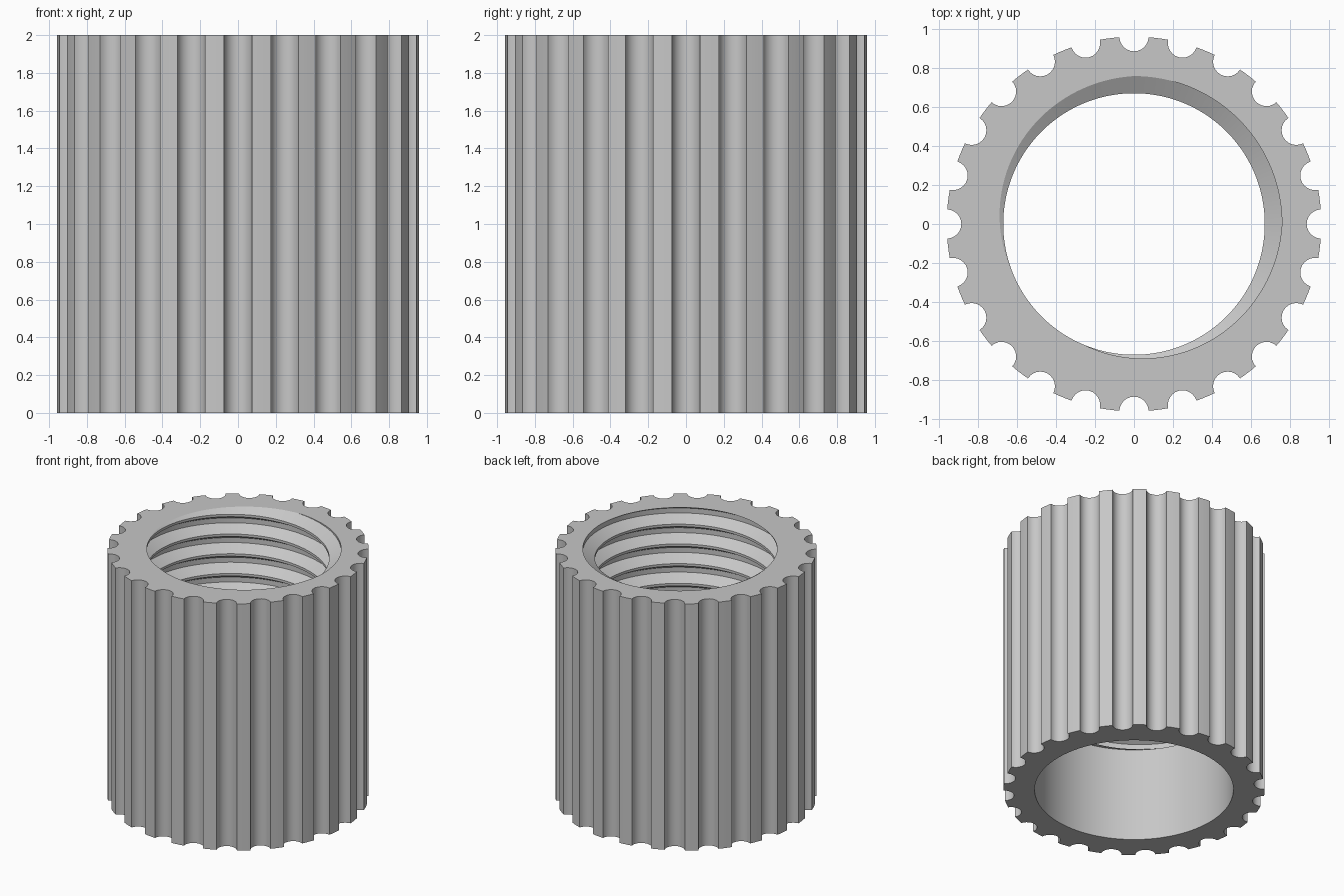
import bpy, bmesh
from math import sin, cos, tau, pi, radians, asin, floor, ceil

cube = bpy.data.objects.get("Cube")
if cube:
    bpy.data.objects.remove(cube, do_unlink=True)

HEIGHT, OUTER = 2.0, 0.96
FLUTES, FLUTE_R, ARC, LAND = 24, 0.075, 12, 3
PITCH, CREST, ROOT = 0.16, 0.67, 0.758
BORE, THREAD_START = 0.73, 0.76


def outer_outline():
    """Round outline with scooped flutes, counter-clockwise from +x."""
    points = []
    half = 2 * asin(FLUTE_R / OUTER / 2)          # half angle of a flute opening
    sweep = pi / 2 - half / 2                     # half sweep of the scooped arc
    for f in range(FLUTES):
        a = tau * f / FLUTES
        for i in range(ARC + 1):
            t = pi + sweep - 2 * sweep * i / ARC
            x, y = OUTER + FLUTE_R * cos(t), FLUTE_R * sin(t)
            x, y = x, -y if sin(pi + sweep) > 0 else y
            points.append((x * cos(a) - y * sin(a), x * sin(a) + y * cos(a)))
        for i in range(1, LAND):
            b = a + half + (tau / FLUTES - 2 * half) * i / LAND
            points.append((OUTER * cos(b), OUTER * sin(b)))
    return points


def groove_centre(angle):
    return HEIGHT + PITCH * (angle / tau - 1 / 8)


def thread_radius(z, angle):
    """Trapezoid thread: broad root, sloped flanks, narrow crest."""
    d = abs((z - groove_centre(angle) + PITCH / 2) % PITCH - PITCH / 2) / PITCH
    t = min(max((d - 1 / 8) / (5 / 16), 0), 1)
    return ROOT + (CREST - ROOT) * t


def thread_column(angle):
    """Thread corners down one column, trimmed to the threaded length."""
    turns = ceil((HEIGHT - THREAD_START) / PITCH) + 2
    heights = [HEIGHT]
    for n in range(2, -turns, -1):
        for offset in (7 / 16, 1 / 8, -1 / 8, -7 / 16):
            z = groove_centre(angle) + PITCH * (n + offset)
            heights.append(min(max(z, THREAD_START), HEIGHT))
    heights.append(THREAD_START)
    return [(thread_radius(z, angle), z) for z in heights]


# Fluted sleeve: one closed section per column, joined around the axis
bm = bmesh.new()
outline = outer_outline()
count = len(outline)
shift = -asin(FLUTE_R / OUTER)                    # outline starts at a flute edge
columns = []
for i in range(count + 1):
    angle = shift + tau * i / count
    x, y = outline[i % count]
    section = [bm.verts.new((x, y, 0)), bm.verts.new((x, y, HEIGHT))]
    for r, z in thread_column(angle) + [(BORE, THREAD_START), (BORE, 0)]:
        section.append(bm.verts.new((r * cos(angle), r * sin(angle), z)))
    columns.append(section)

for a, b in zip(columns, columns[1:]):
    for k in range(len(a)):
        m = (k + 1) % len(a)
        bm.faces.new((a[k], b[k], b[m], a[m]))

# Weld the seam and the trimmed thread ends
bmesh.ops.remove_doubles(bm, verts=bm.verts[:], dist=0.0001)
bmesh.ops.dissolve_degenerate(bm, edges=bm.edges[:], dist=0.0001)
bmesh.ops.recalc_face_normals(bm, faces=bm.faces[:])

mesh = bpy.data.meshes.new("fluted_threaded_sleeve")
bm.to_mesh(mesh)
bm.free()
sleeve = bpy.data.objects.new("fluted_threaded_sleeve", mesh)
bpy.context.collection.objects.link(sleeve)

# Plain grey material
grey = bpy.data.materials.new("light_grey")
grey.use_nodes = True
colour = (0.57, 0.57, 0.57, 1)
grey.diffuse_color = colour
grey.node_tree.nodes["Principled BSDF"].inputs["Base Color"].default_value = colour
mesh.materials.append(grey)

# Smooth flutes and thread, crisp rims
bpy.ops.object.select_all(action="DESELECT")
sleeve.select_set(True)
bpy.context.view_layer.objects.active = sleeve
bpy.ops.object.shade_smooth_by_angle(angle=radians(25))
